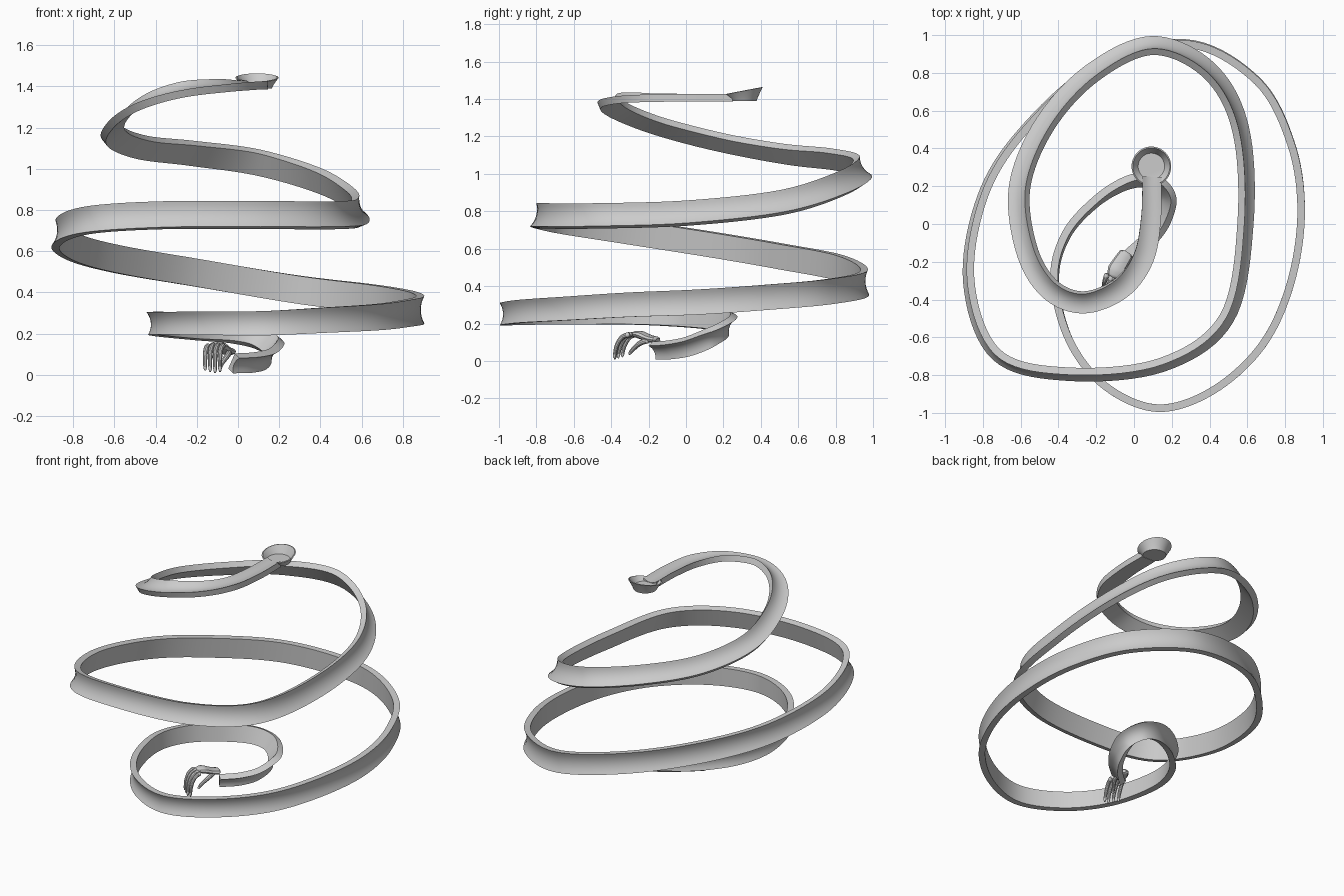
import bpy, bmesh, math
from mathutils import Vector

if "Cube" in bpy.data.objects:
    bpy.data.objects.remove(bpy.data.objects["Cube"])


def make_object(name, bm):
    bmesh.ops.recalc_face_normals(bm, faces=bm.faces)
    me = bpy.data.meshes.new(name)
    bm.to_mesh(me)
    bm.free()
    ob = bpy.data.objects.new(name, me)
    bpy.context.collection.objects.link(ob)
    bpy.ops.object.select_all(action='DESELECT')
    ob.select_set(True)
    bpy.context.view_layer.objects.active = ob
    bpy.ops.object.shade_smooth_by_angle(angle=math.radians(35))
    return ob


def bridge(bm, rings):
    n = len(rings[0])
    for a, b in zip(rings, rings[1:]):
        for i in range(n):
            j = (i + 1) % n
            bm.faces.new((a[i], a[j], b[j], b[i]))
    bm.faces.new(rings[0])
    bm.faces.new(rings[-1])


def catmull(pts, t):
    i = min(int(t), len(pts) - 2)
    f = t - i
    p1, p2 = pts[i], pts[i + 1]
    p0 = pts[i - 1] if i else p1 * 2 - p2
    p3 = pts[i + 2] if i + 2 < len(pts) else p2 * 2 - p1
    return 0.5 * (2 * p1 + (p2 - p0) * f + (2 * p0 - 5 * p1 + 4 * p2 - p3) * f * f
                  + (3 * p1 - p0 - 3 * p2 + p3) * f ** 3)


def lerp_keys(keys, t):
    for a, b in zip(keys, keys[1:]):
        if t <= b[0]:
            f = (t - a[0]) / (b[0] - a[0])
            return [u + (v - u) * f for u, v in zip(a[1:], b[1:])]
    return keys[-1][1:]


# Centre line of the spiral arm, from the hand up to the cup
path = [Vector(p) for p in (
    (-.02, -.17, .055), (.08, -.08, .06), (.15, .02, .08), (.175, .14, .13), (.10, .225, .18),
    (-.03, .22, .21), (-.2, .12, .225), (-.36, -.06, .24), (-.42, -.3, .25), (-.34, -.62, .25),
    (-.15, -.86, .25), (.127, -.975, .25), (.42, -.88, .265), (.68, -.64, .28), (.83, -.31, .3),
    (.885, .07, .315), (.83, .43, .34), (.65, .76, .37), (.28, .955, .415), (-.2, .83, .495),
    (-.58, .5, .56), (-.8, .15, .62), (-.875, -.3, .69), (-.73, -.69, .75), (-.35, -.795, .775),
    (.15, -.745, .775), (.49, -.5, .775), (.59, 0, .79), (.565, .5, .845), (.4, .81, .94),
    (.1, .945, 1.03), (-.22, .8, 1.075), (-.47, .53, 1.105), (-.605, .2, 1.165),
    (-.57, -.13, 1.25), (-.45, -.34, 1.33), (-.27, -.415, 1.385), (-.07, -.34, 1.405),
    (.05, -.18, 1.407), (.09, .03, 1.407), (.095, .25, 1.407))]
# (path index, tilt in degrees, band width)
keys = [(0, -35, .09), (3, -38, .105), (6, -10, .11), (9, 0, .11), (15, 0, .135), (20, 4, .135),
        (23, 12, .13), (27, 22, .13), (30, 32, .125), (33, 50, .115), (36, 68, .11),
        (38, 88, .11), (40, 90, .10)]

# Band cross-section: flat inside, hollow outside (normal offset, width fraction)
section = [(-.02, -.5), (-.02, .5)]
for k in range(9):
    w = .5 - k / 8
    section.append((.003 + .017 * (2 * w) ** 2, w))

bm = bmesh.new()
rings = []
steps = 360
last = len(path) - 1
for s in range(steps + 1):
    t = last * s / steps
    p = catmull(path, t)
    T = (catmull(path, min(t + .02, last)) - catmull(path, max(t - .02, 0))).normalized()
    out = T.cross(Vector((0, 0, 1))).normalized()
    up = out.cross(T)
    tilt, width = lerp_keys(keys, t)
    c, sn = math.cos(math.radians(tilt)), math.sin(math.radians(tilt))
    N, W = out * c + up * sn, up * c - out * sn
    rings.append([bm.verts.new(p + N * n + W * (w * width)) for n, w in section])
bridge(bm, rings)
make_object("spiral_arm", bm)

# Candle cup: flared dish with a slanted rim, open where the arm enters
bm = bmesh.new()
SEG = 48
centre = Vector((.092, .305, 1.39))
profile = [(.072, 0, 0), (.082, .02, .4), (.105, .053, 1), (.098, .055, 1), (.08, .032, .5), (.07, .018, 0)]
rings = []
for r, z, lean in profile:
    ring = []
    for i in range(SEG):
        a = math.tau * i / SEG
        gap = abs((a - 1.5 * math.pi + math.pi) % math.tau - math.pi) < .5
        rr, zz = (min(r, .076), min(z, .018)) if gap else (r, z + lean * .19 * r * math.sin(a))
        ring.append(bm.verts.new(centre + Vector((rr * math.cos(a), rr * math.sin(a), zz))))
    rings.append(ring)
bridge(bm, rings)
make_object("candle_cup", bm)


def tube(name, pts, radii, flat=1.0, side=Vector((.85, -.5, 0))):
    """Rounded limb through pts; flat widens it along the side direction."""
    pts = [Vector(p) for p in pts]
    bm = bmesh.new()
    rings = []
    n = (len(pts) - 1) * 5
    for s in range(n + 1):
        t = s / 5
        p = catmull(pts, t)
        T = (catmull(pts, min(t + .05, len(pts) - 1)) - catmull(pts, max(t - .05, 0))).normalized()
        S = (side - T * side.dot(T)).normalized()
        U = S.cross(T)
        i = min(int(t), len(pts) - 2)
        r = radii[i] + (radii[i + 1] - radii[i]) * (t - i)
        r *= {0: .6, n: .5}.get(s, 1)
        rings.append([bm.verts.new(p + S * (r * flat * math.cos(math.tau * k / 10))
                                   + U * (r * math.sin(math.tau * k / 10))) for k in range(10)])
    bridge(bm, rings)
    return make_object(name, bm)


# Hand: arched palm, four drooping fingers and a thumb
tube("palm", [(-.035, -.15, .11), (-.065, -.195, .12), (-.095, -.245, .14), (-.11, -.285, .143)],
     [.018, .02, .022, .014], flat=2.1)
for i in range(4):
    k = Vector((-.143 + .024 * i, -.262 - .013 * i, .143 + .003 * (1.5 - abs(i - 1.5))))
    reach = (.9, 1.0, 1.05, .95)[i]
    tube(f"finger_{i + 1}", [k, k + Vector((-.012, -.045 * reach, -.018)),
                             k + Vector((-.017, -.075 * reach, -.065)),
                             (k.x - .016, k.y - .088 * reach, .008 + .006 * abs(i - 2))],
         [.014, .0125, .011, .008])
tube("thumb", [(-.045, -.195, .112), (-.05, -.245, .095), (-.075, -.285, .06), (-.085, -.305, .035)],
     [.016, .014, .011, .008])
